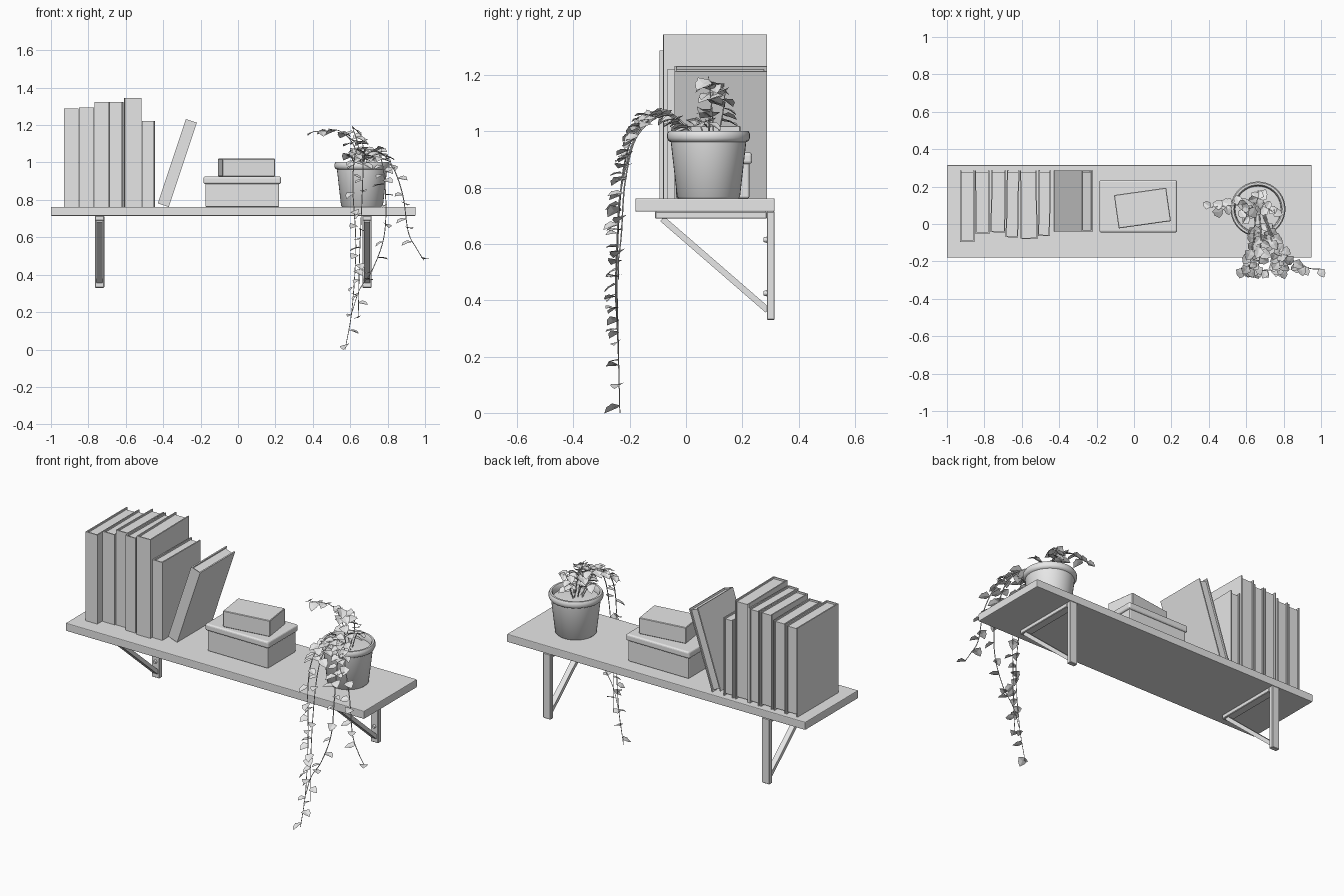
import bpy, bmesh, random
from math import radians, sin, cos, pi, atan2, hypot
from mathutils import Vector, Matrix

random.seed(7)
cube = bpy.data.objects.get("Cube")
if cube:
    bpy.data.objects.remove(cube, do_unlink=True)

TOP = 0.762  # upper surface of the shelf

grey = bpy.data.materials.new("plain grey")
grey.use_nodes = True
grey.diffuse_color = (0.8, 0.8, 0.8, 1)
grey.node_tree.nodes["Principled BSDF"].inputs["Base Color"].default_value = grey.diffuse_color


def link(name, data):
    obj = bpy.data.objects.new(name, data)
    bpy.context.collection.objects.link(obj)
    data.materials.append(grey)
    return obj


def finish(name, bm, smooth=False):
    mesh = bpy.data.meshes.new(name)
    bm.to_mesh(mesh)
    bm.free()
    obj = link(name, mesh)
    if smooth:
        bpy.ops.object.select_all(action='DESELECT')
        obj.select_set(True)
        bpy.context.view_layer.objects.active = obj
        bpy.ops.object.shade_smooth_by_angle(angle=radians(40))
    return obj


def add_box(bm, low, high):
    low, high = Vector(low), Vector(high)
    size = high - low
    matrix = Matrix.Translation((low + high) / 2) @ Matrix.Diagonal((*size, 1))
    bmesh.ops.create_cube(bm, size=1, matrix=matrix)


def box(name, low, high, bevel=0.0, segments=1):
    bm = bmesh.new()
    add_box(bm, low, high)
    obj = finish(name, bm)
    if bevel:
        mod = obj.modifiers.new("soft edges", 'BEVEL')
        mod.width, mod.segments = bevel, segments
    return obj


# Shelf board
box("shelf_board", (-1, -0.18, 0.715), (0.95, 0.315, TOP), 0.004, 2)

# Brackets: wall plate, arm, diagonal brace and screws
for side, x in (("right", -0.74), ("left", 0.69)):
    box(side + "_bracket_plate", (x - 0.025, 0.287, 0.33), (x + 0.025, 0.315, 0.715), 0.003)
    box(side + "_bracket_arm", (x - 0.025, -0.11, 0.69), (x + 0.025, 0.287, 0.715), 0.003)
    run, drop = 0.375, 0.325
    brace = box(side + "_bracket_brace", (-0.016, -hypot(run, drop) / 2, -0.011),
                (0.016, hypot(run, drop) / 2, 0.011))
    brace.location = (x, 0.103, 0.527)
    brace.rotation_euler.x = -atan2(drop, run)
    bm = bmesh.new()
    for z in (0.615, 0.425):
        bmesh.ops.create_cone(bm, cap_ends=True, segments=16, radius1=0.011, radius2=0.008, depth=0.012,
                              matrix=Matrix.Translation((x, 0.282, z)) @ Matrix.Rotation(pi / 2, 4, 'X'))
    finish(side + "_bracket_screws", bm, True)


# Books: two covers and a spine around a recessed page block
def book(name, x0, x1, height, front, yaw=0, lean=0):
    w, d, t, gap = x1 - x0, 0.287 - front, 0.007, 0.01
    bm = bmesh.new()
    add_box(bm, (-w, -d / 2, 0), (-w + t, d / 2, height))
    add_box(bm, (-t, -d / 2, 0), (0, d / 2, height))
    add_box(bm, (-w + t, -d / 2, 0), (-t, -d / 2 + t, height))
    add_box(bm, (-w + t, -d / 2 + t, gap), (-t, d / 2 - gap, height - gap))
    obj = finish(name, bm)
    obj.location = (x1, front + d / 2, TOP)
    obj.rotation_euler = (0, radians(lean), radians(yaw))


books = [(-0.93, -0.853, 0.526, -0.095, 0), (-0.85, -0.772, 0.532, -0.05, 0.4),
         (-0.765, -0.687, 0.56, -0.045, -0.8), (-0.683, -0.616, 0.56, -0.072, -1.2),
         (-0.608, -0.518, 0.582, -0.08, 0.8), (-0.512, -0.447, 0.46, -0.065, -0.8)]
for i, (x0, x1, h, front, yaw) in enumerate(books):
    book(f"upright_book_{i + 1}", x0, x1, h, front, yaw)
book("leaning_book", -0.432, -0.37, 0.475, -0.04, 0, 18.4)

# Storage box with lid, and a small box turned on top
box("storage_box", (-0.175, -0.035, TOP), (0.22, 0.225, 0.89), 0.006, 2)
box("storage_box_lid", (-0.185, -0.045, 0.885), (0.23, 0.235, 0.925), 0.01, 3)
small = box("small_box", (-0.141, -0.09, 0), (0.141, 0.09, 0.095), 0.003)
small.location = (0.045, 0.085, 0.925)
small.rotation_euler.z = radians(8)

# Flower pot turned from a profile, with soil
POT = Vector((0.663, 0.08, 0))
profile = [(0, 0), (0.106, 0), (0.112, 0.006), (0.134, 0.2), (0.142, 0.204), (0.147, 0.214),
           (0.147, 0.23), (0.141, 0.24), (0.13, 0.24), (0.124, 0.232), (0.122, 0.205), (0, 0.212)]
bm = bmesh.new()
verts = [bm.verts.new((POT.x + r, POT.y, TOP + z)) for r, z in profile]
edges = [bm.edges.new(pair) for pair in zip(verts, verts[1:])]
bmesh.ops.spin(bm, geom=verts + edges, cent=POT, axis=(0, 0, 1), angle=2 * pi, steps=40)
bmesh.ops.remove_doubles(bm, verts=bm.verts, dist=0.0005)
bmesh.ops.recalc_face_normals(bm, faces=bm.faces)
finish("flower_pot", bm, True)


# Vines: smooth path through a few points
def smooth_path(points, steps=8):
    p = [Vector(q) for q in points]
    p = [2 * p[0] - p[1]] + p + [2 * p[-1] - p[-2]]
    path = []
    for a, b, c, d in zip(p, p[1:], p[2:], p[3:]):
        for k in range(steps):
            t = k / steps
            path.append(0.5 * (2 * b + (c - a) * t + (2 * a - 5 * b + 4 * c - d) * t ** 2
                               + (3 * b - a - 3 * c + d) * t ** 3))
    return path + [p[-2]]


def stem(name, path, radius=0.0035):
    curve = bpy.data.curves.new(name, 'CURVE')
    curve.dimensions = '3D'
    curve.bevel_depth, curve.bevel_resolution = radius, 1
    curve.use_fill_caps = True
    spline = curve.splines.new('POLY')
    spline.points.add(len(path) - 1)
    for i, (point, co) in enumerate(zip(spline.points, path)):
        point.co = (*co, 1)
        point.radius = 1 - 0.5 * i / len(path)
    link(name, curve)


# Leaf: pointed, lobed outline folded along the middle rib
OUTLINE = [(0.12, 0.2), (0.3, 0.48), (0.55, 0.36), (0.72, 0.34)]


def add_leaf(bm, at, heading, length, pitch, roll):
    matrix = (Matrix.Translation(at) @ Matrix.Rotation(heading, 4, 'Z')
              @ Matrix.Rotation(pitch, 4, 'Y') @ Matrix.Rotation(roll, 4, 'X')
              @ Matrix.Scale(length, 4))
    base, tip = (bm.verts.new(matrix @ Vector(c)) for c in ((0, 0, 0), (1.05, 0, -0.12)))
    mid = bm.verts.new(matrix @ Vector((0.5, 0, 0.02)))
    for side in (1, -1):
        rim = [bm.verts.new(matrix @ Vector((x, y * side, 0.22 * y))) for x, y in OUTLINE]
        for loop in ([base, mid, rim[1], rim[0]], [mid, tip, rim[3], rim[2], rim[1]]):
            bm.faces.new(loop if side < 0 else loop[::-1])


def foliage(name, path, spacing, size, first=0.0, spread=1.3, toward=-pi / 2):
    bm = bmesh.new()
    travelled, wanted, turn = 0.0, first, 1
    for a, b in zip(path, path[1:]):
        travelled += (b - a).length
        while travelled >= wanted:
            heading = toward + turn * random.uniform(0.2, spread)
            add_leaf(bm, b, heading, size * random.uniform(0.8, 1.15),
                     random.uniform(-0.1, 0.5), random.uniform(-0.4, 0.4))
            turn = -turn
            wanted += spacing * random.uniform(0.7, 1.3)
    finish(name, bm)


trailing = {
    "long": [(0.65, 0.05, 0.97), (0.64, -0.08, 1.07), (0.62, -0.18, 1.0), (0.615, -0.225, 0.84),
             (0.63, -0.245, 0.55), (0.61, -0.24, 0.22), (0.573, -0.235, 0.0)],
    "middle": [(0.67, 0.05, 0.97), (0.68, -0.07, 1.07), (0.67, -0.17, 1.01), (0.665, -0.225, 0.85),
               (0.65, -0.245, 0.5), (0.643, -0.24, 0.17)],
    "curved": [(0.69, 0.05, 0.97), (0.73, -0.07, 1.06), (0.77, -0.17, 1.0), (0.79, -0.23, 0.8),
               (0.78, -0.245, 0.6), (0.72, -0.25, 0.43), (0.65, -0.245, 0.32), (0.61, -0.24, 0.2)],
    "side": [(0.7, 0.05, 0.97), (0.74, -0.06, 1.06), (0.82, -0.17, 0.99), (0.88, -0.215, 0.83),
             (0.91, -0.23, 0.63), (0.955, -0.24, 0.54), (0.995, -0.24, 0.475)],
}
for name, points in trailing.items():
    path = smooth_path(points)
    stem(name + "_vine", path)
    crown = len(path) * 2 // 5
    foliage(name + "_vine_upper_leaves", path[:crown], 0.026, 0.062, 0.05)
    foliage(name + "_vine_lower_leaves", path[crown:], 0.085, 0.054)

# Upright and arching shoots above the pot
shoots = {
    "arching": [(0.65, 0.08, 0.97), (0.62, 0.09, 1.09), (0.54, 0.1, 1.17), (0.41, 0.09, 1.165)],
    "tall": [(0.66, 0.1, 0.97), (0.64, 0.09, 1.1), (0.61, 0.08, 1.195)],
    "back": [(0.66, 0.11, 0.97), (0.67, 0.13, 1.06), (0.66, 0.14, 1.15)],
    "left": [(0.69, 0.08, 0.97), (0.72, 0.08, 1.06), (0.76, 0.05, 1.08)],
    "right": [(0.63, 0.07, 0.97), (0.6, 0.04, 1.04), (0.58, 0.0, 1.04)],
}
for name, points in shoots.items():
    path = smooth_path(points)
    stem(name + "_shoot", path, 0.003)
    foliage(name + "_shoot_leaves", path, 0.026, 0.06, 0.06, pi)
